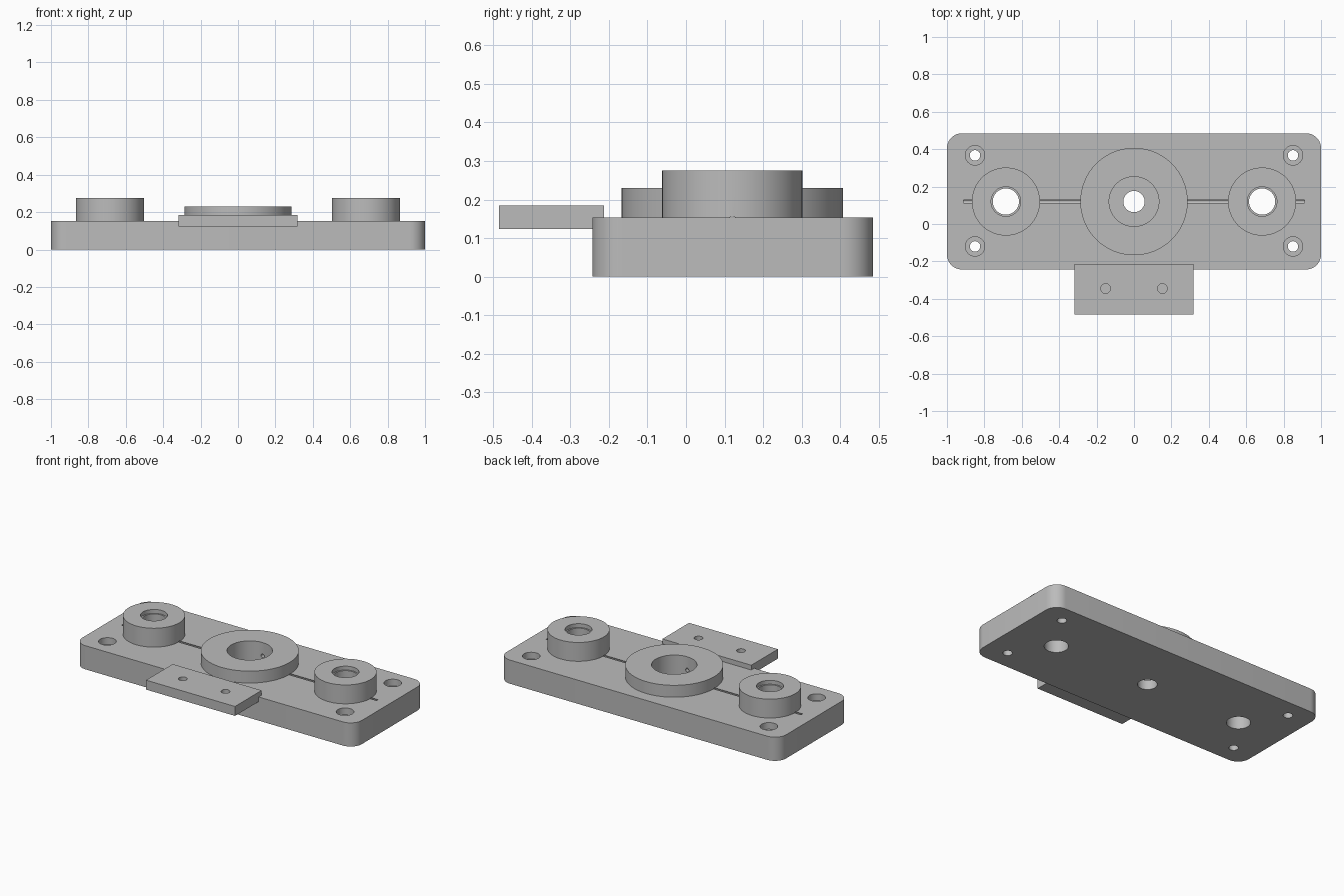
import bpy, bmesh, math
from mathutils import Matrix

cube = bpy.data.objects.get("Cube")
if cube:
    bpy.data.objects.remove(cube, do_unlink=True)

grey = bpy.data.materials.new("machined grey")
grey.use_nodes = True
colour = (0.5, 0.5, 0.5, 1)
grey.diffuse_color = colour
grey.node_tree.nodes["Principled BSDF"].inputs["Base Color"].default_value = colour

AXIS_Y = 0.12       # centre line of the bosses
TOP = 0.153         # top of the base plate


def add_object(name, bm):
    mesh = bpy.data.meshes.new(name)
    bm.to_mesh(mesh)
    bm.free()
    mesh.materials.append(grey)
    ob = bpy.data.objects.new(name, mesh)
    bpy.context.collection.objects.link(ob)
    return ob


def block(name, x, y, z, corner=0):
    """Box from (min, max) ranges, with optional rounded vertical edges."""
    bm = bmesh.new()
    bmesh.ops.create_cube(bm, size=1)
    for v in bm.verts:
        for i, (low, high) in enumerate((x, y, z)):
            v.co[i] = low if v.co[i] < 0 else high
    if corner:
        upright = [e for e in bm.edges
                   if abs(e.verts[0].co.z - e.verts[1].co.z) > 0.01]
        bmesh.ops.bevel(bm, geom=upright, offset=corner, segments=10,
                        profile=0.5, affect='EDGES')
    return add_object(name, bm)


def cylinder(name, centre, radius, length, axis='Z', sides=64):
    turn = {'X': Matrix.Rotation(math.pi / 2, 4, 'Y'),
            'Y': Matrix.Rotation(math.pi / 2, 4, 'X'),
            'Z': Matrix.Identity(4)}[axis]
    bm = bmesh.new()
    bmesh.ops.create_cone(bm, cap_ends=True, segments=sides, radius1=radius,
                          radius2=radius, depth=length,
                          matrix=Matrix.Translation(centre) @ turn)
    return add_object(name, bm)


def post(name, x, y, radius, low, high, sides=64):
    return cylinder(name, (x, y, (low + high) / 2), radius, high - low, 'Z', sides)


def combine(target, tool, operation):
    tool.hide_render = True
    mod = target.modifiers.new("combine", 'BOOLEAN')
    mod.operation = operation
    mod.solver = 'EXACT'
    mod.object = tool
    bpy.context.view_layer.objects.active = target
    bpy.ops.object.modifier_apply(modifier=mod.name)
    bpy.data.objects.remove(tool, do_unlink=True)


# Base plate with its three bosses
base = block("base_plate_with_bosses", (-1, 1), (-0.243, 0.485), (0, TOP), 0.08)
combine(base, post("centre_boss", 0, AXIS_Y, 0.287, 0.05, 0.23, 96), 'UNION')
for x in (-0.685, 0.685):
    combine(base, post("side_boss", x, AXIS_Y, 0.182, 0.05, 0.275), 'UNION')

# Centre bore with a smaller through hole
cutters = [post("centre_bore", 0, AXIS_Y, 0.133, 0.06, 0.4),
           post("centre_hole", 0, AXIS_Y, 0.057, -0.1, 0.1)]

# Stepped holes of the side bosses
for x in (-0.685, 0.685):
    cutters += [post("side_recess", x, AXIS_Y, 0.079, 0.25, 0.4),
                post("side_hole", x, AXIS_Y, 0.07, -0.1, 0.3)]

# Counterbored corner screw holes
for x in (-0.85, 0.85):
    for y in (-0.12, 0.367):
        cutters += [post("screw_recess", x, y, 0.052, 0.11, 0.3, 32),
                    post("screw_hole", x, y, 0.028, -0.1, 0.2, 32)]

# Narrow channels through the bosses
cutters += [cylinder("long_channel", (0, AXIS_Y, 0.144), 0.012, 1.824, 'X', 24),
            cylinder("cross_channel", (0, AXIS_Y, 0.144), 0.012, 0.4, 'Y', 24)]
for cutter in cutters:
    combine(base, cutter, 'DIFFERENCE')

# Front mounting tab with two blind holes
tab = block("front_tab", (-0.318, 0.318), (-0.485, -0.213), (0.123, 0.184))
for x in (-0.152, 0.152):
    combine(tab, post("tab_hole", x, -0.345, 0.026, 0.15, 0.3, 32), 'DIFFERENCE')

# Smooth round walls, keep machined edges sharp
bpy.ops.object.select_all(action='DESELECT')
for ob in (base, tab):
    ob.select_set(True)
bpy.context.view_layer.objects.active = base
bpy.ops.object.shade_smooth_by_angle(angle=math.radians(30))
